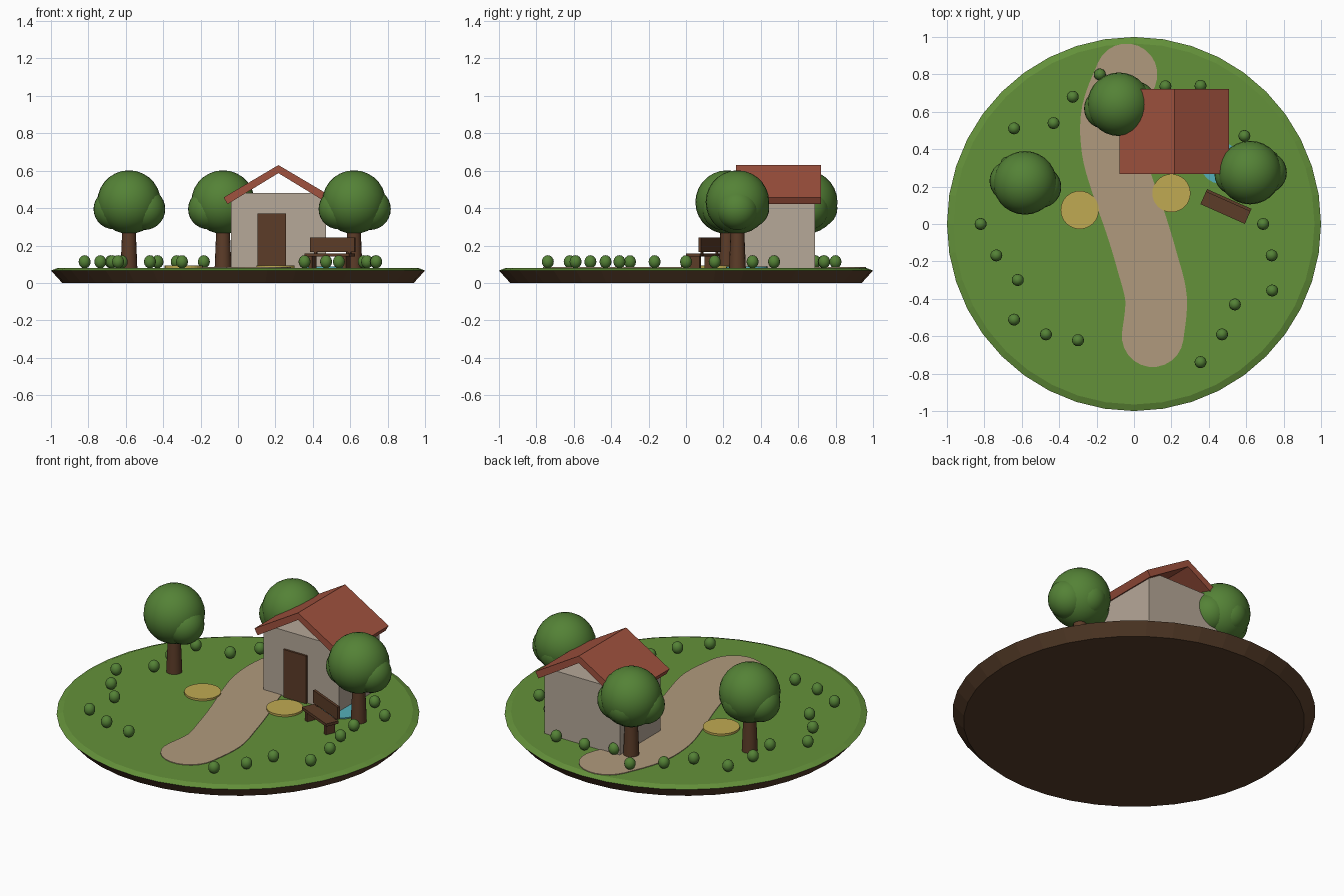
import bpy, bmesh, math
from mathutils import Matrix, Vector

if "Cube" in bpy.data.objects:
    bpy.data.objects.remove(bpy.data.objects["Cube"])


def lin(c):
    c /= 255
    return c / 12.92 if c <= 0.04045 else ((c + 0.055) / 1.055) ** 2.4


def material(name, rgb):
    m = bpy.data.materials.new(name)
    m.diffuse_color = (*[lin(c) for c in rgb], 1)
    m.use_nodes = True
    m.node_tree.nodes["Principled BSDF"].inputs["Base Color"].default_value = m.diffuse_color
    return m


GRASS = material("grass", (100, 145, 58))
SOIL = material("soil", (88, 62, 42))
LEAF = material("leaf", (84, 130, 54))
WOOD = material("wood", (92, 60, 40))
ROOF = material("roof", (160, 82, 62))
WALL = material("wall", (182, 168, 152))
PATH = material("path", (176, 154, 125))
SAND = material("sand", (192, 170, 82))
WATER = material("water", (85, 175, 185))
TOP = 0.08


def finish(name, bm, mat, smooth=False):
    bmesh.ops.recalc_face_normals(bm, faces=bm.faces)
    me = bpy.data.meshes.new(name)
    bm.to_mesh(me)
    bm.free()
    ob = bpy.data.objects.new(name, me)
    bpy.context.collection.objects.link(ob)
    me.materials.append(mat)
    if smooth:
        bpy.ops.object.select_all(action='DESELECT')
        ob.select_set(True)
        bpy.context.view_layer.objects.active = ob
        bpy.ops.object.shade_smooth_by_angle(angle=math.radians(40))
    return ob


def cone(name, x, y, z0, z1, r0, r1, sides, mat, smooth=False):
    bm = bmesh.new()
    bmesh.ops.create_cone(bm, cap_ends=True, segments=sides, radius1=r0, radius2=r1, depth=z1 - z0,
                          matrix=Matrix.Translation((x, y, (z0 + z1) / 2)))
    return finish(name, bm, mat, smooth)


def ball(name, loc, r, mat, sz=1, seg=28):
    bm = bmesh.new()
    bmesh.ops.create_uvsphere(bm, u_segments=seg, v_segments=seg // 2, radius=r,
                              matrix=Matrix.Translation(loc) @ Matrix.Diagonal((1, 1, sz, 1)))
    return finish(name, bm, mat, True)


def box(name, lo, hi, mat, frame=Matrix()):
    lo, hi = Vector(lo), Vector(hi)
    bm = bmesh.new()
    bmesh.ops.create_cube(bm, size=1, matrix=frame @ Matrix.Translation((lo + hi) / 2)
                          @ Matrix.Diagonal((*(hi - lo), 1)))
    return finish(name, bm, mat)


def extrude(name, pts, vec, mat):
    bm = bmesh.new()
    f = bm.faces.new([bm.verts.new(p) for p in pts])
    new = bmesh.ops.extrude_face_region(bm, geom=[f], use_keep_orig=True)
    bmesh.ops.translate(bm, vec=vec, verts=[g for g in new["geom"] if isinstance(g, bmesh.types.BMVert)])
    return finish(name, bm, mat)


# round island
cone("soil_base", 0, 0, 0, 0.066, 0.94, 1.0, 40, SOIL)
cone("grass_top", 0, 0, 0.066, TOP, 1.0, 0.965, 40, GRASS)

# winding path with rounded ends
xs = [0.10, 0.118, 0.07, 0.01, -0.06, -0.115, -0.115, -0.04]
ctr = [Vector((x, -0.6 + 0.2 * i)) for i, x in enumerate(xs)]
line = []
for i in range(7):
    a, b, c, d = ctr[max(i - 1, 0)], ctr[i], ctr[i + 1], ctr[min(i + 2, 7)]
    for k in range(5):
        t = k / 5
        line.append(0.5 * (2 * b + (c - a) * t + (2 * a - 5 * b + 4 * c - d) * t * t
                           + (3 * b - a - 3 * c + d) * t ** 3))
line.append(ctr[-1])
R = 0.165
left, right = [], []
for i, p in enumerate(line):
    d = (line[min(i + 1, len(line) - 1)] - line[max(i - 1, 0)]).normalized()
    n = Vector((-d.y, d.x)) * R
    left.append(p + n)
    right.append(p - n)


def cap(c, start):
    a0 = math.atan2(start.y - c.y, start.x - c.x)
    return [c + R * Vector((math.cos(a0 + math.pi * k / 12), math.sin(a0 + math.pi * k / 12))) for k in range(1, 12)]


outline = right + cap(line[-1], right[-1]) + left[::-1] + cap(line[0], left[0])
extrude("path", [(p.x, p.y, TOP - 0.004) for p in outline], (0, 0, 0.008), PATH)

# ground discs and pond
cone("flower_bed", -0.29, 0.075, TOP - 0.005, 0.092, 0.102, 0.102, 32, SAND)
cone("flower_bed", 0.20, 0.165, TOP - 0.005, 0.092, 0.102, 0.102, 32, SAND)
cone("pond", 0.465, 0.325, TOP - 0.005, 0.087, 0.11, 0.11, 32, WATER)

# house
box("walls", (-0.038, 0.30, TOP - 0.005), (0.47, 0.69, 0.48), WALL)
box("door", (0.103, 0.288, TOP - 0.005), (0.257, 0.31, 0.37), WOOD)
for s in (-1, 1):
    prof = [(0, 0.63), (0.293, 0.457), (0.272, 0.421), (0, 0.587)]
    extrude("roof_slope", [(0.216 + s * u, 0.268, z) for u, z in prof], (0, 0.453, 0), ROOF)

# trees: trunk, crown and side lobes
for x, y, turn in ((-0.583, 0.22, -5), (-0.08, 0.64, 18), (0.62, 0.275, 10)):
    cone("trunk", x, y, TOP - 0.005, 0.34, 0.045, 0.034, 16, WOOD, True)
    ball("crown", (x, y, 0.432), 0.17, LEAF)
    for ang, dist, z, r in ((-10, 0.085, 0.395, 0.112), (178, 0.082, 0.395, 0.108), (80, 0.065, 0.40, 0.105)):
        a = math.radians(ang + turn)
        ball("crown_lobe", (x + dist * math.cos(a), y + dist * math.sin(a), z), r, LEAF)

# bench, turned toward the path
F = Matrix.Translation((0.49, 0.09, 0)) @ Matrix.Rotation(math.radians(-24), 4, 'Z')
box("bench_seat", (-0.13, -0.04, 0.14), (0.13, 0.04, 0.157), WOOD, F)
box("bench_back", (-0.13, 0.032, 0.165), (0.13, 0.048, 0.242), WOOD, F)
for s in (-1, 1):
    box("bench_leg", (s * 0.1 - 0.01, -0.03, TOP - 0.005), (s * 0.1 + 0.01, 0.03, 0.14), WOOD, F)
    box("bench_post", (s * 0.1 - 0.008, 0.034, 0.145), (s * 0.1 + 0.008, 0.044, 0.17), WOOD, F)

# ring of bushes, with a gap at the front of the path
for i in range(28):
    if i in (20, 21, 22):
        continue
    a = 2 * math.pi * i / 28
    r = (0.69, 0.82, 0.755)[(i + 2) % 3] if i else 0.69
    ball("bush", (r * math.cos(a), r * math.sin(a), 0.113), 0.032, LEAF, 1.1, 16)
